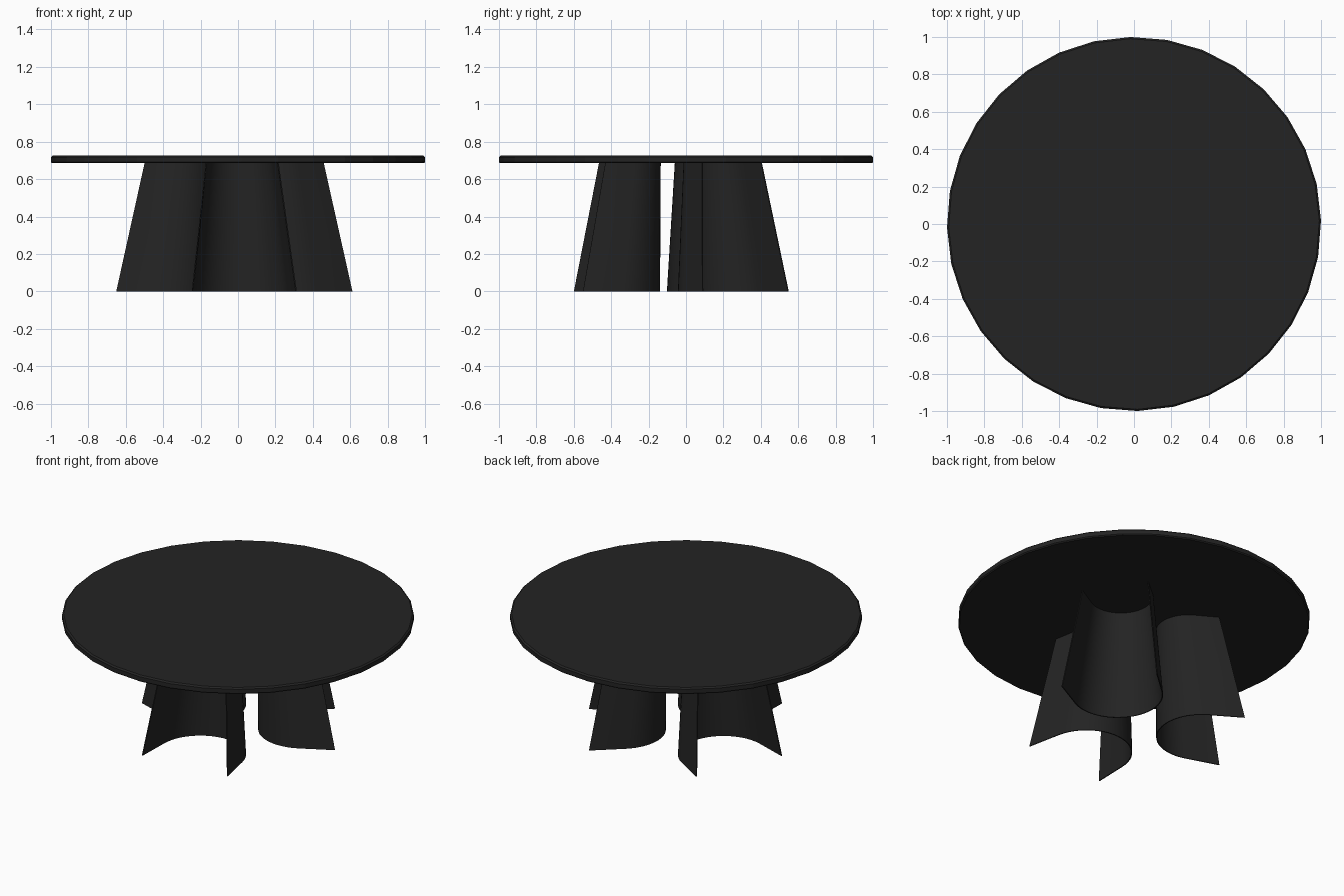
import bpy, bmesh, math

if "Cube" in bpy.data.objects:
    bpy.data.objects.remove(bpy.data.objects["Cube"])

black = bpy.data.materials.new("matte black")
black.diffuse_color = (0.017, 0.017, 0.017, 1)
black.use_nodes = True
black.node_tree.nodes["Principled BSDF"].inputs["Base Color"].default_value = black.diffuse_color

TOP_Z, HEIGHT = 0.685, 0.725
CX, CY = -0.016, -0.008      # base sits very slightly off centre
THICK = 0.006


def finish(name, bm, angle):
    bmesh.ops.recalc_face_normals(bm, faces=bm.faces)
    me = bpy.data.meshes.new(name)
    bm.to_mesh(me)
    bm.free()
    ob = bpy.data.objects.new(name, me)
    bpy.context.collection.objects.link(ob)
    me.materials.append(black)
    bpy.ops.object.select_all(action='DESELECT')
    ob.select_set(True)
    bpy.context.view_layer.objects.active = ob
    bpy.ops.object.shade_smooth_by_angle(angle=math.radians(angle))
    return ob


# Round table top: 32 flat sides, tiny softened rim
bm = bmesh.new()
rings = []
for r, z in ((0.994, TOP_Z), (1.0, TOP_Z + 0.006), (1.0, HEIGHT - 0.008), (0.991, HEIGHT)):
    rings.append([bm.verts.new((r * math.cos(a), r * math.sin(a), z))
                  for a in (math.radians(1.1 + 11.25 * i) for i in range(32))])
for lo, hi in zip(rings, rings[1:]):
    for i in range(32):
        j = (i + 1) % 32
        bm.faces.new((lo[i], lo[j], hi[j], hi[i]))
bm.faces.new(rings[0][::-1])
bm.faces.new(rings[-1])
finish("table_top", bm, 5)


def channel(d, rho, tip_r, tip_w, grow):
    """U section opening outward: (radial, lateral) points, arc plus flared tips."""
    arc = [math.radians(-83 + 166 * i / 24) for i in range(25)]
    pts = [(d - (rho + grow) * math.cos(a), (rho + grow) * math.sin(a)) for a in arc]
    return [(tip_r, -tip_w - grow)] + pts + [(tip_r, tip_w + grow)]


# Three tapering curved legs
sections = ((0.392, 0.26, 0.569, 0.282, 0.0), (0.312, 0.184, 0.442, 0.196, TOP_Z + 0.001))
for k, name in enumerate(("front_leg", "right_leg", "left_leg")):
    out = math.radians(275 + 120 * k)
    c, s = math.cos(out), math.sin(out)
    bm = bmesh.new()
    loops = []
    for d, rho, tr, tw, z in sections:
        outline = channel(d, rho, tr, tw, 0) + channel(d, rho, tr, tw, -THICK)[::-1]
        loops.append([bm.verts.new((CX + u * c - v * s, CY + u * s + v * c, z))
                      for u, v in outline])
    n = len(loops[0])
    lo, hi = loops
    for i in range(n):
        j = (i + 1) % n
        bm.faces.new((lo[i], lo[j], hi[j], hi[i]))
    for i in range(n // 2 - 1):          # close bottom and top edges of the shell
        for ring in loops:
            bm.faces.new((ring[i], ring[i + 1], ring[n - 2 - i], ring[n - 1 - i]))
    finish(name, bm, 30)
